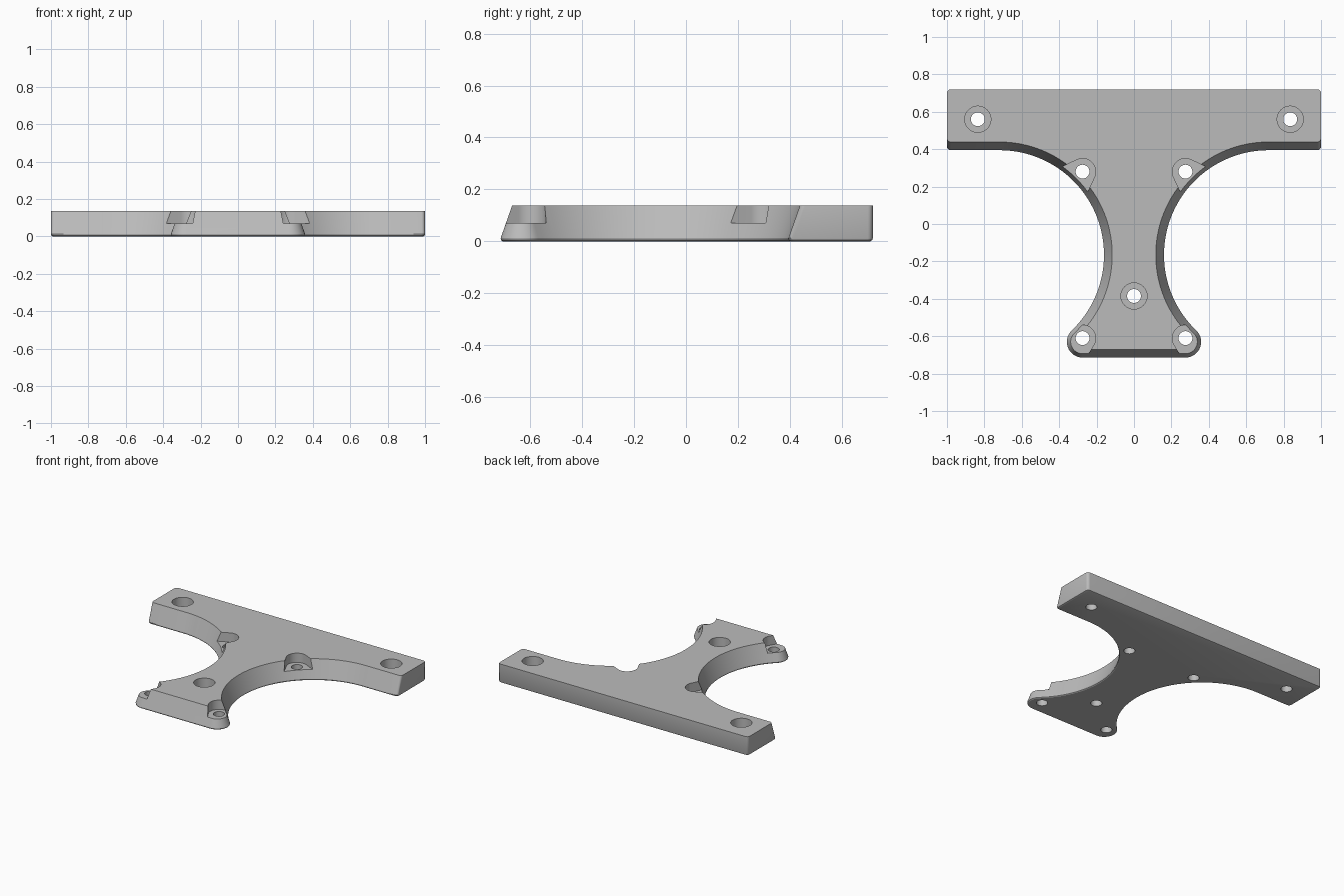
import bpy, bmesh
from math import cos, sin, atan2, hypot, radians, pi

old = bpy.data.objects.get("Cube")
if old:
    bpy.data.objects.remove(old, do_unlink=True)

HEIGHT, FLOOR = 0.137, 0.07
BORE, POCKET = 0.037, 0.07

grey = bpy.data.materials.new("plain grey")
grey.use_nodes = True
grey.diffuse_color = (0.5, 0.5, 0.5, 1)
grey.node_tree.nodes["Principled BSDF"].inputs["Base Color"].default_value = (0.5, 0.5, 0.5, 1)


def arc(cx, cy, r, start, end, n):
    return [(cx + r * cos(start + (end - start) * i / n),
             cy + r * sin(start + (end - start) * i / n)) for i in range(n + 1)]


def outline(draft, inset=0.0):
    """T-shaped outline; draft moves the front and waist edges, inset the others."""
    ax, ay, lx, ly, lobe = 0.72, -0.165, 0.275, -0.63, 0.086
    tangent = atan2(ay - ly, ax - lx)
    waist = hypot(ax - lx, ay - ly) - lobe
    edge, c = 1 - inset, 0.02
    half = arc(edge - c, 0.72 - inset - c, c, pi / 2, 0, 5)
    half += arc(edge - c, ay + waist + draft + c, c, 0, -pi / 2, 5)
    half += arc(ax, ay, waist + draft, pi / 2, pi + tangent, 56)
    half += arc(lx, ly, lobe - draft, tangent, -pi / 2, 20)[1:]
    return half + [(-x, y) for x, y in reversed(half)]


def loft(bm, rings):
    """Close a stack of (points, z) rings into a solid."""
    loops = [[bm.verts.new((x, y, z)) for x, y in pts] for pts, z in rings]
    for a, b in zip(loops, loops[1:]):
        for i in range(len(a)):
            j = (i + 1) % len(a)
            bm.faces.new((a[i], a[j], b[j], b[i]))
    bm.faces.new(loops[0])
    bm.faces.new(loops[-1])


def finish(bm, name):
    bmesh.ops.recalc_face_normals(bm, faces=bm.faces)
    mesh = bpy.data.meshes.new(name)
    bm.to_mesh(mesh)
    bm.free()
    mesh.materials.append(grey)
    obj = bpy.data.objects.new(name, mesh)
    bpy.context.collection.objects.link(obj)
    return obj


# Plate with drafted front and waist and a softened lower edge
bm = bmesh.new()
loft(bm, [(outline(0.01, 0.01), 0), (outline(0.004, 0.003), 0.004),
          (outline(0.002), 0.012), (outline(0.046), HEIGHT)])
plate = finish(bm, "mounting_plate")

# Screw positions: enclosed counterbores, and open pockets with direction and flare
enclosed = [(-0.835, 0.56), (0.835, 0.56), (0, -0.385)]
open_pockets = [(0.275, 0.28, -45, 20), (0.275, -0.61, -25, 35)]

bores, pockets = bmesh.new(), bmesh.new()
for x, y in enclosed:
    loft(bores, [(arc(x, y, BORE, 0, 2 * pi, 40)[:-1], z) for z in (-0.1, 0.1)])
    loft(pockets, [(arc(x, y, POCKET, 0, 2 * pi, 48)[:-1], z) for z in (FLOOR, 0.3)])
for x, y, heading, flare in open_pockets:
    h, f = radians(heading), radians(flare)
    reach = 0.2
    far = POCKET + reach * sin(f)
    side = pi / 2 + f
    shape = arc(x, y, POCKET, h + side, h + 2 * pi - side, 24)
    shape += arc(x + reach * cos(h), y + reach * sin(h), far, h - side, h + side, 24)
    for s in (1, -1):
        loft(bores, [(arc(s * x, y, BORE, 0, 2 * pi, 40)[:-1], z) for z in (-0.1, 0.1)])
        loft(pockets, [([(s * px, py) for px, py in shape], z) for z in (FLOOR, 0.3)])

# Cut pockets, then through bores
for cutter in (finish(pockets, "pocket_cutter"), finish(bores, "bore_cutter")):
    cutter.hide_render = True
    mod = plate.modifiers.new(cutter.name, "BOOLEAN")
    mod.operation, mod.solver, mod.object = "DIFFERENCE", "EXACT", cutter
    bpy.context.view_layer.objects.active = plate
    bpy.ops.object.modifier_apply(modifier=mod.name)
    bpy.data.objects.remove(cutter, do_unlink=True)

bpy.ops.object.select_all(action="DESELECT")
plate.select_set(True)
bpy.context.view_layer.objects.active = plate
bpy.ops.object.shade_smooth_by_angle(angle=radians(30))
